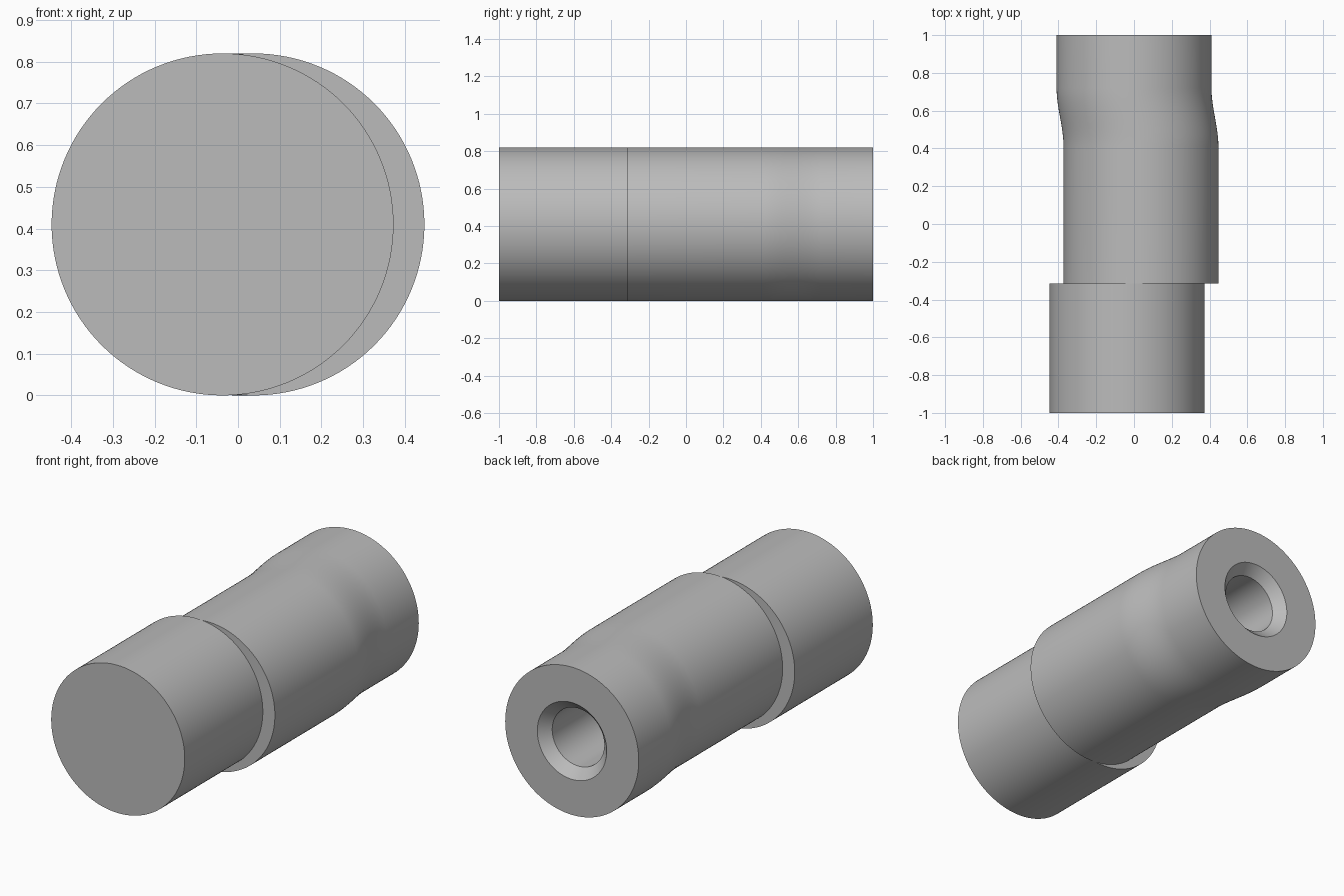
import bpy, bmesh, math

cube = bpy.data.objects.get("Cube")
if cube:
    bpy.data.objects.remove(cube, do_unlink=True)

SIDES = 128
RADIUS = 0.41
OFFSET = 0.037      # sideways shift of each eccentric section
STEP_Y = -0.315     # where the head meets the body

metal = bpy.data.materials.new("plain grey")
metal.use_nodes = True
grey = (0.5, 0.5, 0.5, 1)
metal.diffuse_color = grey
metal.node_tree.nodes["Principled BSDF"].inputs["Base Color"].default_value = grey


def loft(name, stations):
    """Closed solid through circles given as (y, centre x, radius)."""
    bm = bmesh.new()
    rings = []
    for y, cx, r in stations:
        angles = [2 * math.pi * i / SIDES for i in range(SIDES)]
        rings.append([bm.verts.new((cx + r * math.cos(a), y, RADIUS + r * math.sin(a)))
                      for a in angles])
    for a, b in zip(rings, rings[1:]):
        for i in range(SIDES):
            j = (i + 1) % SIDES
            bm.faces.new((a[i], a[j], b[j], b[i]))
    bm.faces.new(rings[0])
    bm.faces.new(rings[-1])
    bmesh.ops.recalc_face_normals(bm, faces=bm.faces)
    mesh = bpy.data.meshes.new(name)
    bm.to_mesh(mesh)
    bm.free()
    mesh.materials.append(metal)
    obj = bpy.data.objects.new(name, mesh)
    bpy.context.collection.objects.link(obj)
    bpy.ops.object.select_all(action='DESELECT')
    obj.select_set(True)
    bpy.context.view_layer.objects.active = obj
    bpy.ops.object.shade_smooth_by_angle(angle=math.radians(30))
    return obj


# Front eccentric head
loft("eccentric_head", [(-1, -OFFSET, RADIUS), (STEP_Y, -OFFSET, RADIUS)])

# Body with an S-shaped shift back to the centre line
body = [(STEP_Y, OFFSET, RADIUS)]
BENDS = 12
for i in range(BENDS + 1):
    t = i / BENDS
    ease = t * t * (3 - 2 * t)
    body.append((0.41 + 0.31 * t, OFFSET * (1 - ease), RADIUS))

# Rear face, chamfered mouth and blind bore
body += [(1, 0, RADIUS), (1, 0, 0.213), (0.945, 0, 0.16), (0.3, 0, 0.16)]
loft("shifted_body", body)
